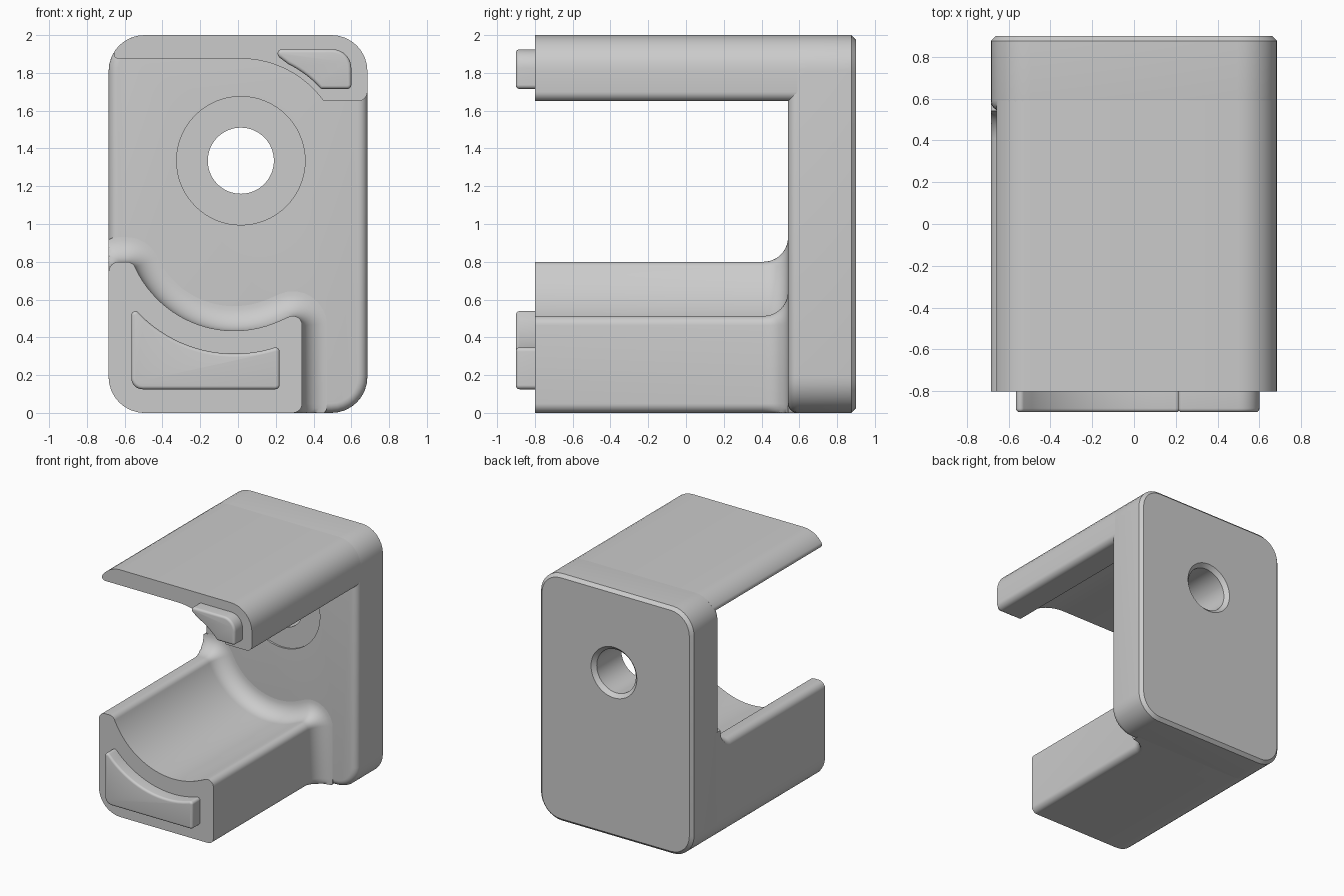
import bpy, bmesh
from math import sin, cos, tan, pi, radians
from mathutils import Vector

cube = bpy.data.objects.get("Cube")
if cube:
    bpy.data.objects.remove(cube, do_unlink=True)

GREY = (0.6, 0.6, 0.6, 1)
grey = bpy.data.materials.new("plain grey")
grey.use_nodes = True
grey.diffuse_color = GREY
grey.node_tree.nodes["Principled BSDF"].inputs["Base Color"].default_value = GREY


def arc(cx, cz, r, a0, a1, n):
    """Sharp outline points along an arc, angles in degrees."""
    angles = [radians(a0 + (a1 - a0) * i / n) for i in range(n + 1)]
    return [(cx + r * cos(a), cz + r * sin(a), 0) for a in angles]


def rounded(corners, steps=8):
    """Counterclockwise outline from (x, z, radius) corners."""
    pts = []
    for i, (x, z, r) in enumerate(corners):
        p = Vector((x, z))
        if r == 0:
            pts.append(p)
            continue
        a = (Vector(corners[i - 1][:2]) - p).normalized()
        b = (Vector(corners[(i + 1) % len(corners)][:2]) - p).normalized()
        half = a.angle(b) / 2
        centre = p + (a + b).normalized() * r / sin(half)
        start, end = p + a * r / tan(half), p + b * r / tan(half)
        v, w = start - centre, end - centre
        sweep = pi - 2 * half
        for k in range(steps + 1):
            t = sweep * k / steps
            pts.append(centre + (v * sin(sweep - t) + w * sin(t)) / sin(sweep))
    return pts


def offset(pts, d):
    """Move an outline outward by d, with mitred corners."""
    out = []
    for i, p in enumerate(pts):
        e0 = (p - pts[i - 1]).normalized()
        e1 = (pts[(i + 1) % len(pts)] - p).normalized()
        n0, n1 = Vector((e0.y, -e0.x)), Vector((e1.y, -e1.x))
        out.append(p + (n0 + n1) * d / (1 + n0.dot(n1)))
    return out


def clamp_to_body(p):
    """Keep a point inside the rounded outline of the back plate."""
    q = Vector((min(max(p.x, CORNER - HALF), HALF - CORNER),
                min(max(p.y, CORNER), HEIGHT - CORNER)))
    v = p - q
    return q + v.normalized() * CORNER if v.length > CORNER else p


def loft(name, sections):
    """Closed solid through matching outlines, given as (y, points)."""
    bm = bmesh.new()
    rings = [[bm.verts.new((p.x, y, p.y)) for p in pts] for y, pts in sections]
    n = len(rings[0])
    for r0, r1 in zip(rings, rings[1:]):
        for i in range(n):
            j = (i + 1) % n
            bm.faces.new((r0[i], r0[j], r1[j], r1[i]))
    bm.faces.new(rings[0])
    bm.faces.new(rings[-1][::-1])
    bmesh.ops.recalc_face_normals(bm, faces=bm.faces)
    mesh = bpy.data.meshes.new(name)
    bm.to_mesh(mesh)
    bm.free()
    mesh.materials.append(grey)
    obj = bpy.data.objects.new(name, mesh)
    bpy.context.collection.objects.link(obj)
    return obj


def smooth(obj):
    bpy.ops.object.select_all(action='DESELECT')
    obj.select_set(True)
    bpy.context.view_layer.objects.active = obj
    bpy.ops.object.shade_smooth_by_angle(angle=radians(30))


def quarter(steps=6):
    return [pi / 2 * k / steps for k in range(steps + 1)]


HALF, HEIGHT, CORNER = 0.685, 2.0, 0.19
FRONT, PLATE, BACK = -0.8, 0.54, 0.9
HOLE = (0.015, 1.335)
CRADLE = (-0.02, 1.013)

# Back plate: rounded front edge, chamfered back edge
body = rounded([(-HALF, 0, CORNER), (HALF, 0, CORNER),
                (HALF, HEIGHT, CORNER), (-HALF, HEIGHT, CORNER)])
EDGE = 0.05
sections = [(PLATE + EDGE * (1 - cos(a)), offset(body, EDGE * (sin(a) - 1)))
            for a in quarter()]
sections += [(BACK - 0.025, body), (BACK, offset(body, -0.025))]
plate = loft("back_plate", sections)

# Bolt hole with shallow front recess and back chamfer
hole_profile = [(0.5, 0.34), (0.555, 0.34), (0.555, 0.175),
                (0.87, 0.175), (BACK, 0.205), (0.93, 0.235)]
cutter = loft("hole_cutter", [
    (y, [Vector(p[:2]) for p in arc(*HOLE, r, 0, 354.375, 63)])
    for y, r in hole_profile])
cutter.hide_render = True
cut = plate.modifiers.new("bolt_hole", 'BOOLEAN')
cut.operation, cut.solver, cut.object = 'DIFFERENCE', 'EXACT', cutter
bpy.context.view_layer.objects.active = plate
bpy.ops.object.modifier_apply(modifier=cut.name)
bpy.data.objects.remove(cutter, do_unlink=True)
smooth(plate)

# Lower arm: scooped cradle, flaring into the plate with a fillet
FLARE = 0.13
cradle = rounded([(-HALF, 0, CORNER), (0.34, 0, 0.05), (0.34, 0.54, 0.05)]
                 + arc(*CRADLE, 0.578, 294.5, 206, 24)
                 + [(-0.557, 0.8, 0.05), (-HALF, 0.8, 0.055)])
sections = [(FRONT, cradle)]
for a in quarter(10):
    flared = offset(cradle, FLARE * (1 - cos(a)))
    sections.append((PLATE - FLARE * (1 - sin(a)),
                     [clamp_to_body(p) for p in flared]))
sections.append((PLATE + EDGE, sections[-1][1]))
smooth(loft("lower_arm", sections))

# Upper arm: thin roof with a thicker hooked right side
roof = rounded([(HALF, 1.65, 0.05), (HALF, HEIGHT, CORNER)]
               + arc(CORNER - HALF, HEIGHT - CORNER, CORNER, 90, 145, 6)
               + [(-0.674, 1.875, 0.025)]
               + arc(*HOLE, 0.54, 90, 35.7, 16))
smooth(loft("upper_arm", [(FRONT, roof), (PLATE + EDGE, roof)]))


# Locating pegs on the front ends of the arms
def peg(name, outline):
    r = 0.018
    rings = [(-BACK + r * (1 - cos(a)), offset(outline, r * (sin(a) - 1)))
             for a in quarter(4)]
    smooth(loft(name, rings + [(FRONT + 0.02, outline)]))


peg("lower_peg", rounded(
    [(-0.565, 0.125, 0.06), (0.22, 0.125, 0.022), (0.22, 0.355, 0.022)]
    + arc(*CRADLE, 0.7, 286, 228, 16) + [(-0.565, 0.57, 0.022)]))
peg("upper_peg", rounded(
    [(0.6, 1.715, 0.022), (0.6, 1.925, 0.1), (0.2, 1.925, 0.022),
     (0.215, 1.885, 0.022)]
    + arc(*HOLE, 0.57, 64, 46, 6) + [(0.44, 1.715, 0.022)]))
